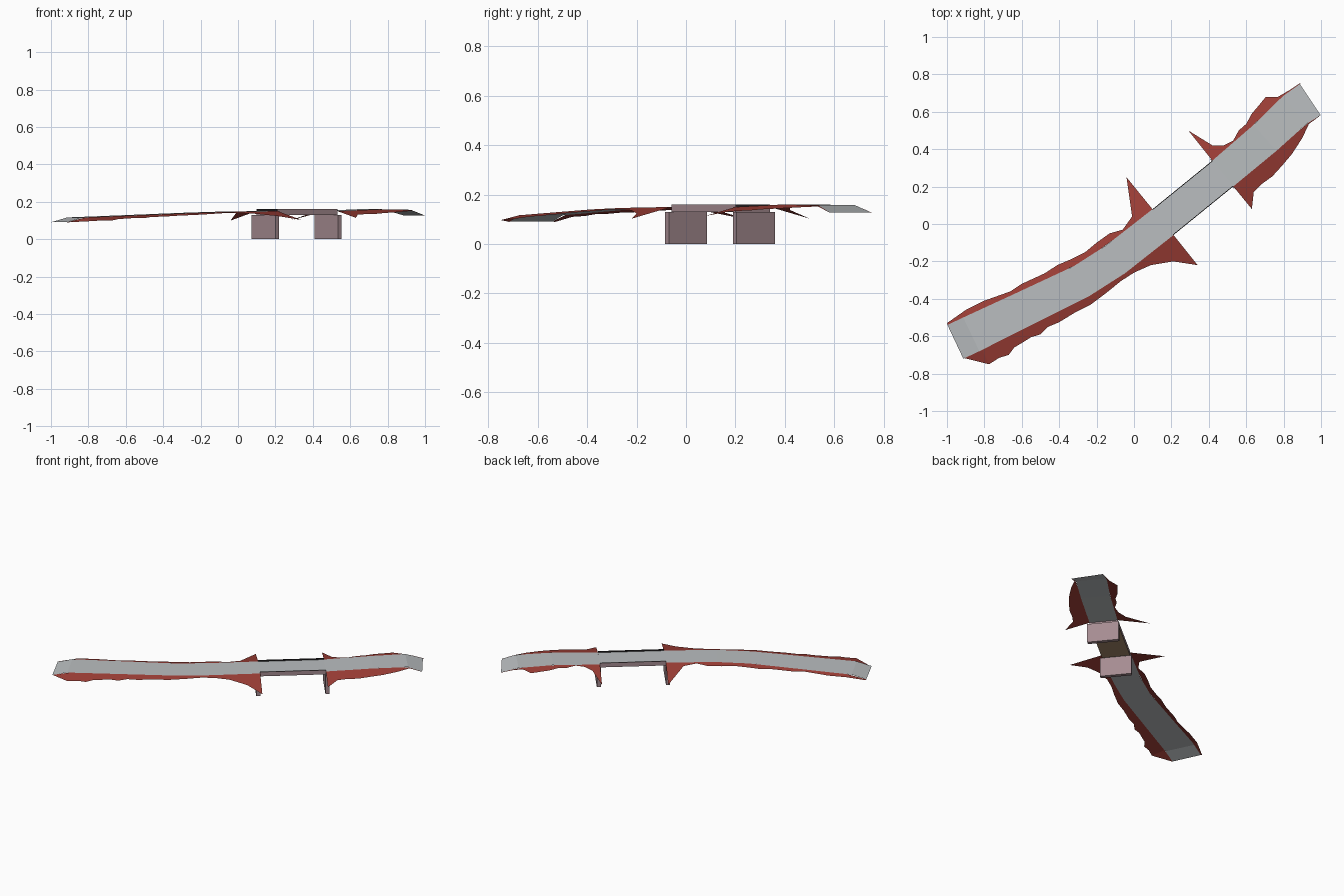
import bpy, bmesh
from mathutils import Vector

if "Cube" in bpy.data.objects:
    bpy.data.objects.remove(bpy.data.objects["Cube"])


def mat(name, r, g, b):
    m = bpy.data.materials.new(name)
    lin = lambda c: ((c / 255 + 0.055) / 1.055) ** 2.4 if c > 10 else c / 3294
    m.diffuse_color = (lin(r), lin(g), lin(b), 1)
    m.use_nodes = True
    m.node_tree.nodes["Principled BSDF"].inputs["Base Color"].default_value = m.diffuse_color
    return m


ASPHALT = mat("asphalt grey", 186, 190, 192)
EARTH = mat("red earth", 158, 62, 54)
STONE = mat("mauve stone", 165, 140, 145)
TIMBER = mat("brown soffit", 165, 137, 106)
DARK = mat("dark edge", 35, 33, 35)


def mesh_object(name, verts, faces, *mats):
    me = bpy.data.meshes.new(name)
    me.from_pydata([tuple(v) for v in verts], [], faces)
    for m in mats:
        me.materials.append(m)
    ob = bpy.data.objects.new(name, me)
    bpy.context.collection.objects.link(ob)
    return ob


# Road centreline: x, y, z, width
LINE = [(-.955, -.63, .091, .20), (-.87, -.59, .116, .20), (-.6, -.46, .127, .19),
        (-.28, -.305, .14, .18), (-.1, -.19, .146, .18), (.155, .01, .15, .178),
        (.475, .27, .15, .178), (.7, .46, .16, .185), (.86, .61, .157, .195),
        (.9425, .665, .127, .20)]
pts = [Vector(p[:3]) for p in LINE]
left, right = [], []
for i, p in enumerate(pts):
    if i in (5, 6):                      # bridge ends stay square to the bridge
        t = pts[6] - pts[5]
    else:
        t = pts[min(i + 1, len(pts) - 1)] - pts[max(i - 1, 0)]
    n = Vector((-t.y, t.x, 0)).normalized() * LINE[i][3] / 2
    left.append(p + n)
    right.append(p - n)


# Road sheets on either side of the bridge
def road(name, a, b):
    verts = left[a:b] + right[a:b]
    n = b - a
    faces = [(i, n + i, n + i + 1, i + 1) for i in range(n - 1)]
    mesh_object(name, verts, faces, ASPHALT)


road("long_road", 0, 6)
road("short_road", 6, 10)


# Embankments: slope from the road edge down to a ragged outer line
def closest(edge, p):
    best = None
    for a, b in zip(edge, edge[1:]):
        d = (b - a).to_2d()
        t = max(0, min(1, (p - a.to_2d()).dot(d) / d.length_squared))
        q = a.lerp(b, t)
        dist = (q.to_2d() - p).length
        if best is None or dist < best[0]:
            best = (dist, q)
    return best


def bank(name, edge, outer, flip, end):
    inner, out = [], []
    for x, y in outer:
        dist, q = closest(edge, Vector((x, y)))
        inner.append(q)
        out.append(Vector((x, y, q.z - .23 * dist)))
    # close the sheet against the bridge corner
    corner = edge[end]
    if end == -1:
        inner[-1] = corner
    else:
        inner[0] = corner
    n = len(out)
    faces = []
    for i in range(n - 1):
        f = (i, i + 1, n + i + 1, n + i)
        faces.append(f[::-1] if flip else f)
    ob = mesh_object(name, inner + out, faces, EARTH)
    bm = bmesh.new()
    bm.from_mesh(ob.data)
    bmesh.ops.remove_doubles(bm, verts=bm.verts, dist=.0005)
    bmesh.ops.triangulate(bm, faces=bm.faces)
    bm.to_mesh(ob.data)
    bm.free()


bank("long_bank_left", left[:6],
     [(-1, -.53), (-.9, -.46), (-.8, -.41), (-.66, -.36), (-.6, -.32), (-.48, -.265),
      (-.41, -.22), (-.34, -.19), (-.26, -.15), (-.2, -.1), (-.13, -.05), (-.06, -.03),
      (-.01, .04), (-.04, .25)], False, -1)
bank("long_bank_right", right[:6],
     [(-.915, -.715), (-.775, -.75), (-.72, -.715), (-.67, -.70), (-.64, -.66), (-.59, -.63),
      (-.55, -.605), (-.5, -.59), (-.46, -.55), (-.4, -.525), (-.31, -.47), (-.23, -.43),
      (-.15, -.37), (-.07, -.305), (0, -.26), (.09, -.22), (.21, -.20), (.34, -.22)], True, -1)
bank("short_bank_left", left[6:],
     [(.29, .5), (.42, .42), (.48, .42), (.53, .445), (.56, .5), (.6, .535), (.63, .59),
      (.66, .625), (.705, .68), (.77, .68), (.83, .715), (.89, .755)], False, 0)
bank("short_bank_right", right[6:],
     [(.63, .08), (.64, .17), (.685, .215), (.74, .255), (.79, .31), (.845, .375),
      (.9, .46), (.935, .535), (.99, .575)], True, 0)

# Bridge axes
u = (pts[6] - pts[5]).normalized()
w = Vector((-u.y, u.x, 0))


def box(name, c, hl, hw, z0, z1, *mats):
    v = [c.xy.to_3d() + u * a * hl + w * b * hw + Vector((0, 0, z))
         for z in (z0, z1) for a, b in ((-1, -1), (1, -1), (1, 1), (-1, 1))]
    f = [(3, 2, 1, 0), (4, 5, 6, 7)] + [(i, (i + 1) % 4, 4 + (i + 1) % 4, 4 + i) for i in range(4)]
    return mesh_object(name, v, f, *mats)


# Deck: asphalt on top, brown below, stone sides
mid = (pts[5] + pts[6]) / 2
half = (pts[6] - pts[5]).length / 2
deck = box("bridge_deck", mid, half, .089, .13, .151, STONE, ASPHALT, TIMBER)
for f in deck.data.polygons:
    f.material_index = 1 if f.normal.z > .5 else 2 if f.normal.z < -.5 else 0

# Thin kerbs with dark tops and inner faces
for side, s in (("left", 1), ("right", -1)):
    kerb = box("kerb_" + side, mid + w * s * .087, half, .002, .151, .16, STONE, DARK)
    for f in kerb.data.polygons:
        f.material_index = 1 if f.normal.z > .5 or f.normal.dot(w) * s < -.5 else 0

# Piers
for name, c in (("pier_near", Vector((.146, 0, 0))), ("pier_far", Vector((.481, .275, 0)))):
    box(name, c, .0125, .1, 0, .13, STONE)
